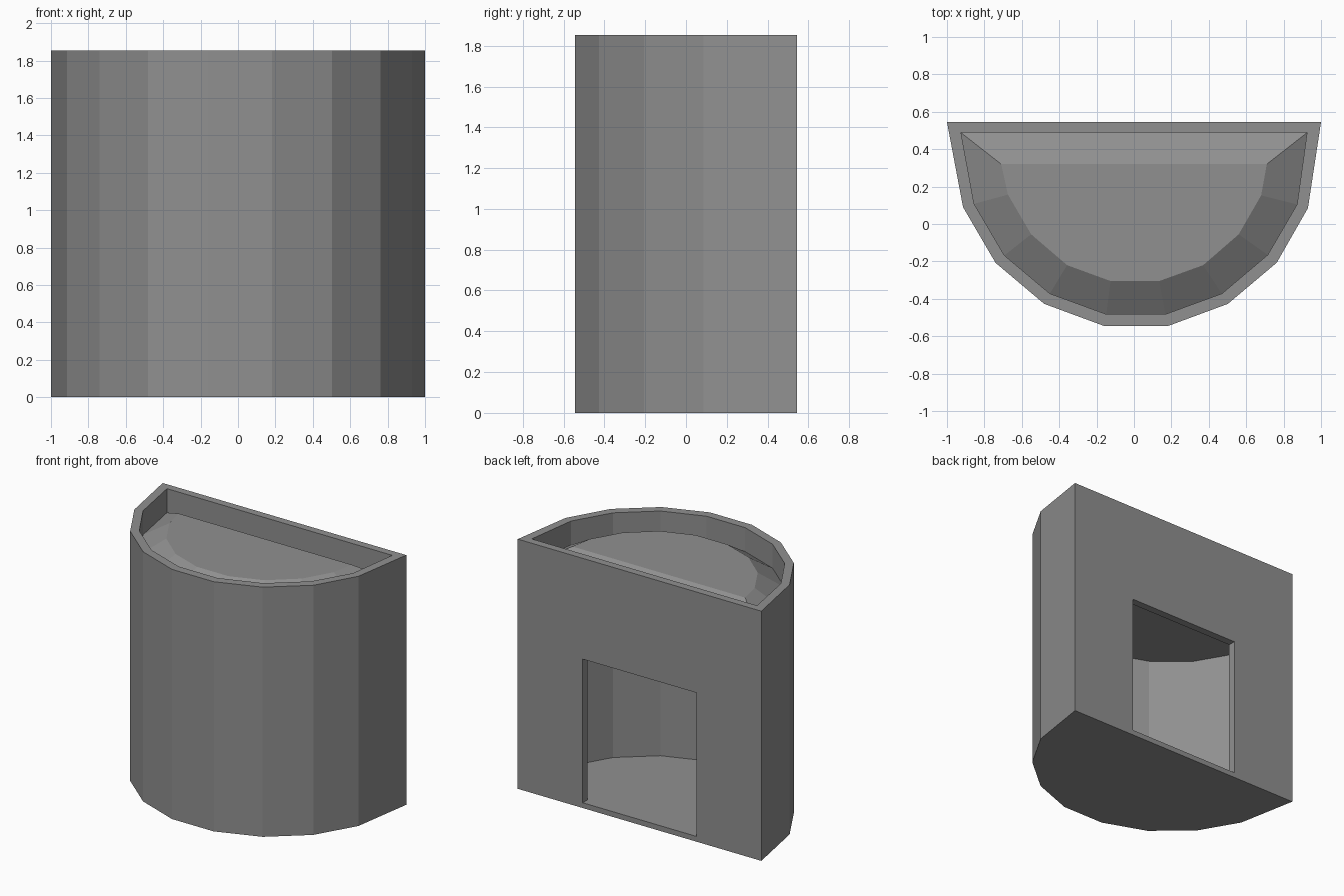
import bpy, bmesh

if "Cube" in bpy.data.objects:
    bpy.data.objects.remove(bpy.data.objects["Cube"])

# Plan outlines, back-left corner round the curved front to back-right corner
OUTER = [(-1, .545), (-.914, .09), (-.74, -.208), (-.48, -.427), (-.16, -.545),
         (.183, -.545), (.502, -.427), (.763, -.207), (.93, .085), (1, .545)]
INNER = [(-.925, .488), (-.855, .108), (-.693, -.168), (-.45, -.372), (-.148, -.482),
         (.168, -.482), (.47, -.372), (.715, -.165), (.872, .105), (.925, .488)]
MOUND = [(-.71, .32), (-.674, .157), (-.55, -.055), (-.358, -.22), (-.125, -.305),
         (.135, -.305), (.37, -.22), (.56, -.055), (.68, .153), (.71, .32)]
HEIGHT, LEDGE, MOUND_TOP = 1.853, 1.675, 1.79
CEILING, FLOOR = 1.345, .037
DOOR_X, DOOR_BOTTOM, DOOR_TOP = .467, .039, 1.105

bm = bmesh.new()


def ring(points, z):
    return [bm.verts.new((x, y, z)) for x, y in points]


def bridge(a, b, closed=True):
    n = len(a)
    for i in range(n if closed else n - 1):
        j = (i + 1) % n
        bm.faces.new((a[i], a[j], b[j], b[i]))


def back_corners(low, high):
    return [low[0], low[-1], high[-1], high[0]]


def doorway(y):
    return [bm.verts.new((x * DOOR_X, y, z)) for x, z in
            ((-1, DOOR_BOTTOM), (1, DOOR_BOTTOM), (1, DOOR_TOP), (-1, DOOR_TOP))]


# Outer wall, rim, recess and raised mound on top
base, top = ring(OUTER, 0), ring(OUTER, HEIGHT)
rim, ledge, mound = ring(INNER, HEIGHT), ring(INNER, LEDGE), ring(MOUND, MOUND_TOP)
bm.faces.new(base)
bridge(base, top, closed=False)
bridge(top, rim)
bridge(rim, ledge)
bridge(ledge, mound)
bm.faces.new(mound)

# Hollow chamber
floor, ceiling = ring(INNER, FLOOR), ring(INNER, CEILING)
bm.faces.new(floor)
bm.faces.new(ceiling)
bridge(floor, ceiling, closed=False)

# Back wall with its square opening
door_out, door_in = doorway(OUTER[0][1]), doorway(INNER[0][1])
bridge(back_corners(base, top), door_out)
bridge(door_out, door_in)
bridge(door_in, back_corners(floor, ceiling))

bmesh.ops.recalc_face_normals(bm, faces=bm.faces)
mesh = bpy.data.meshes.new("half_round_planter")
bm.to_mesh(mesh)
bm.free()

# Dark grey finish
grey = bpy.data.materials.new("dark_grey")
grey.diffuse_color = (.28, .28, .28, 1)
grey.use_nodes = True
grey.node_tree.nodes["Principled BSDF"].inputs["Base Color"].default_value = grey.diffuse_color
mesh.materials.append(grey)
bpy.context.collection.objects.link(bpy.data.objects.new("half_round_planter", mesh))
